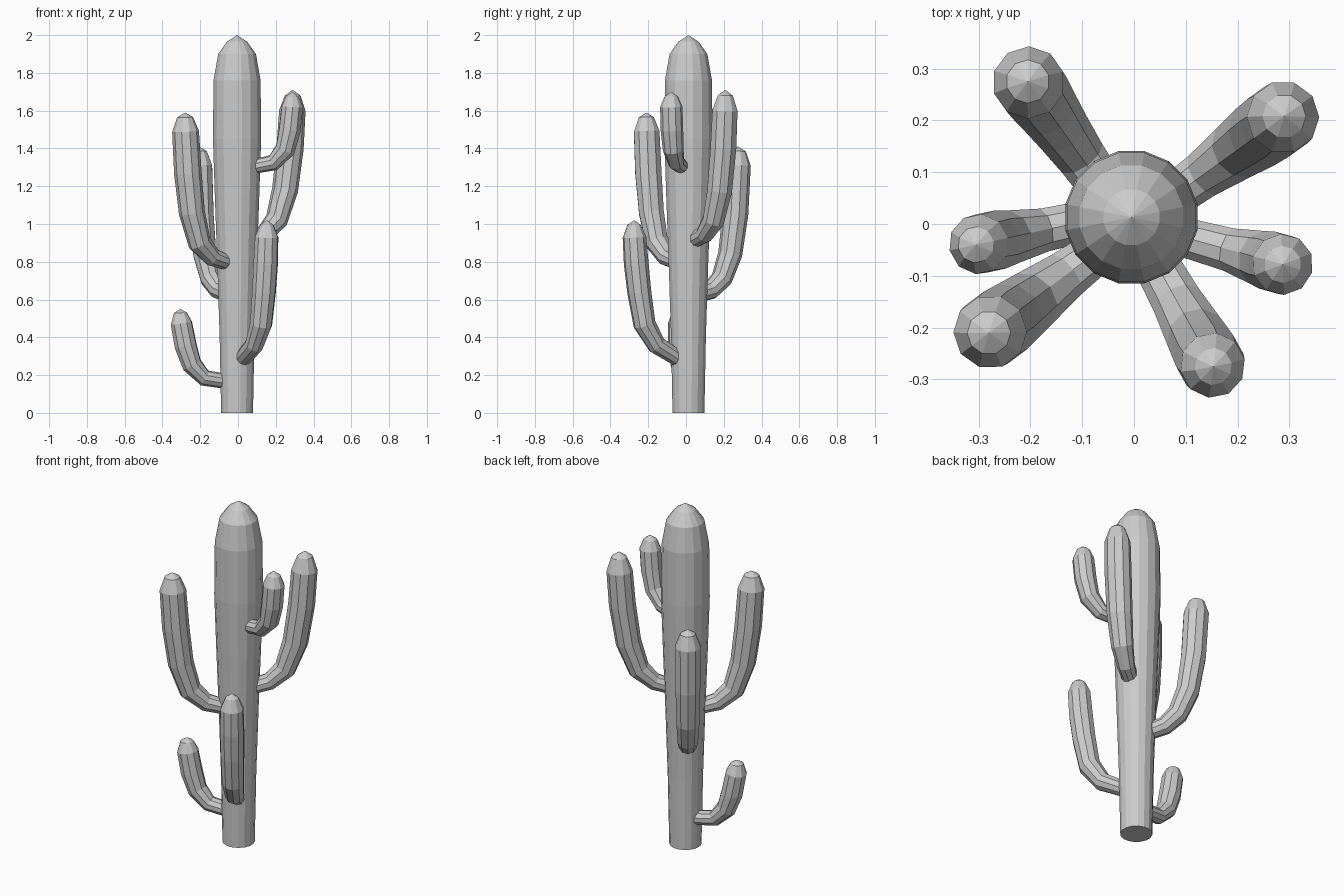
import bpy, bmesh, math
from mathutils import Vector

if "Cube" in bpy.data.objects:
    bpy.data.objects.remove(bpy.data.objects["Cube"])


def tube(name, pts, radii, sides, tip, side_dir):
    """Loft rings along a planar path, closed by a base cap and a pointed tip."""
    bm = bmesh.new()
    pts = [Vector(p) for p in pts]
    tip = Vector(tip)
    chain = pts + [tip]
    rings = []
    for i, (p, r) in enumerate(zip(pts, radii)):
        a = (chain[i + 1] - p).normalized()
        b = (p - chain[i - 1]).normalized() if i else a
        t = (a + b).normalized()
        u = Vector(side_dir)
        v = t.cross(u).normalized()
        rings.append([bm.verts.new(p + r * (math.cos(k) * u + math.sin(k) * v))
                      for k in [2 * math.pi * (j + .5) / sides for j in range(sides)]])
    for lo, hi in zip(rings, rings[1:]):
        for j in range(sides):
            k = (j + 1) % sides
            bm.faces.new((lo[j], lo[k], hi[k], hi[j]))
    top = bm.verts.new(tip)
    for j in range(sides):
        bm.faces.new((rings[-1][j], rings[-1][(j + 1) % sides], top))
    bm.faces.new(rings[0][::-1])
    bmesh.ops.recalc_face_normals(bm, faces=bm.faces)
    me = bpy.data.meshes.new(name)
    bm.to_mesh(me)
    bm.free()
    ob = bpy.data.objects.new(name, me)
    bpy.context.collection.objects.link(ob)
    return ob


# Trunk: widens upward, rounded crown
profile = [(0, .086), (.4, .094), (.8, .107), (1.15, .12), (1.45, .13),
           (1.76, .127), (1.9, .102), (1.965, .055)]
tube("trunk", [(-.005, .013, z) for z, r in profile], [r for z, r in profile],
     16, (-.005, .013, 2), (1, 0, 0))


def arm(name, root, end, path, top):
    """path holds (fraction of the way outward, height, radius)."""
    root, end = Vector((*root, 0)), Vector((*end, 0))
    d = (end - root).normalized()
    pts = [root.lerp(end, t) + Vector((0, 0, z)) for t, z, r in path]
    tip = end + Vector((0, 0, top))
    tube(name, pts, [r for t, z, r in path], 10, tip, (-d.y, d.x, 0))


# Arms: out from the trunk, bending upward
arm("back_left_arm", (-.06, .07), (-.205, .275),
    [(0, .63, .046), (.3, .65, .05), (.58, .71, .057), (.8, .84, .064),
     (.93, 1.05, .069), (.99, 1.31, .07), (1, 1.385, .042)], 1.41)
arm("back_right_arm", (.05, .035), (.29, .208),
    [(0, .91, .042), (.36, .945, .048), (.64, 1.02, .06), (.83, 1.18, .069),
     (.94, 1.4, .072), (.99, 1.6, .07), (1, 1.68, .042)], 1.71)
arm("low_left_arm", (-.05, .015), (-.305, -.04),
    [(0, .165, .04), (.5, .185, .044), (.76, .255, .054), (.89, .355, .06),
     (.98, .475, .058), (1, .53, .035)], .55)
arm("front_left_arm", (-.04, -.03), (-.28, -.21),
    [(0, .79, .04), (.4, .825, .05), (.68, .9, .062), (.85, 1.06, .069),
     (.94, 1.27, .073), (.99, 1.49, .071), (1, 1.565, .042)], 1.59)
arm("high_right_arm", (.04, -.01), (.287, -.078),
    [(0, 1.295, .037), (.6, 1.325, .044), (.85, 1.395, .055), (.95, 1.5, .06),
     (1, 1.62, .059), (1, 1.675, .036)], 1.7)
arm("front_right_arm", (.025, -.045), (.153, -.275),
    [(0, .29, .044), (.48, .36, .051), (.76, .47, .06), (.88, .64, .064),
     (.95, .79, .066), (.99, .93, .063), (1, .995, .036)], 1.02)
